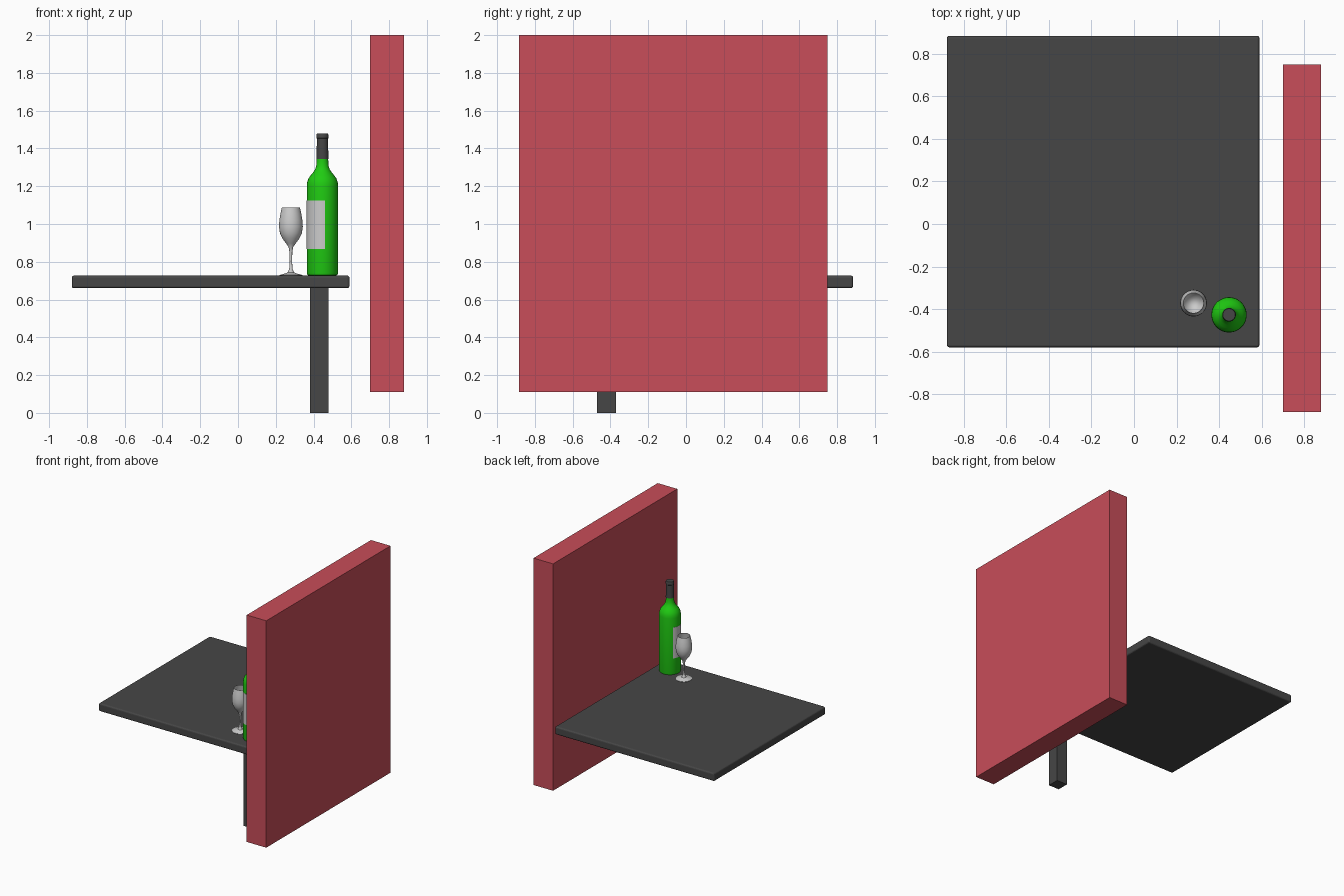
import bpy, bmesh, math

if "Cube" in bpy.data.objects:
    bpy.data.objects.remove(bpy.data.objects["Cube"])


def material(name, rgb):
    m = bpy.data.materials.new(name)
    m.diffuse_color = (*rgb, 1)
    m.use_nodes = True
    m.node_tree.nodes["Principled BSDF"].inputs["Base Color"].default_value = m.diffuse_color
    return m


RED = material("red", (0.58, 0.075, 0.10))
DARK = material("charcoal", (0.061, 0.061, 0.061))
GREEN = material("bottle green", (0.014, 0.60, 0.006))
PALE = material("pale grey", (0.60, 0.60, 0.60))


def box(name, lo, hi, mat, bevel=0):
    bpy.ops.mesh.primitive_cube_add(size=1, location=[(a + b) / 2 for a, b in zip(lo, hi)])
    o = bpy.context.object
    o.name = name
    o.scale = [b - a for a, b in zip(lo, hi)]
    bpy.ops.object.transform_apply(location=False, rotation=False, scale=True)
    if bevel:
        mod = o.modifiers.new("bevel", "BEVEL")
        mod.width = bevel
        mod.segments = 3
    o.data.materials.append(mat)
    return o


def lathe(name, profile, centre, mat, n=48, start=0, sweep=360):
    """Revolve (radius, z) points around z; zero radius closes the end."""
    bm = bmesh.new()
    full = sweep == 360
    steps = n if full else n + 1
    rings = []
    for r, z in profile:
        if r == 0:
            rings.append([bm.verts.new((0, 0, z))] * steps)
        else:
            angles = [math.radians(start + sweep * i / n) for i in range(steps)]
            rings.append([bm.verts.new((r * math.cos(a), r * math.sin(a), z)) for a in angles])
    for a, b in zip(rings, rings[1:]):
        for i in range(n):
            j = (i + 1) % steps
            quad = list(dict.fromkeys((a[i], a[j], b[j], b[i])))
            if len(quad) > 2:
                bm.faces.new(quad)
    me = bpy.data.meshes.new(name)
    bm.to_mesh(me)
    bm.free()
    o = bpy.data.objects.new(name, me)
    bpy.context.collection.objects.link(o)
    o.location = (*centre, 0)
    me.materials.append(mat)
    bpy.ops.object.select_all(action="DESELECT")
    o.select_set(True)
    bpy.context.view_layer.objects.active = o
    bpy.ops.object.shade_smooth_by_angle(angle=math.radians(35))
    return o


# Wall panel and corner table with its single leg
box("wall_panel", (0.70, -0.885, 0.11), (0.88, 0.75, 2.0), RED)
box("table_top", (-0.88, -0.58, 0.66), (0.59, 0.885, 0.727), DARK, 0.012)
box("table_leg", (0.38, -0.47, 0.0), (0.48, -0.37, 0.665), DARK)

# Wine bottle
B = (0.447, -0.427)
lathe("bottle", [(0, 0.735), (0.05, 0.729), (0.072, 0.727), (0.080, 0.731), (0.083, 0.742),
                 (0.083, 1.20), (0.081, 1.22), (0.074, 1.241), (0.062, 1.258), (0.049, 1.274),
                 (0.039, 1.289), (0.033, 1.307), (0.031, 1.33), (0.030, 1.36), (0, 1.36)], B, GREEN)
lathe("bottle_cap", [(0, 1.345), (0.032, 1.345), (0.029, 1.452), (0.032, 1.455), (0.032, 1.472),
                     (0.029, 1.479), (0, 1.479)], B, DARK)
# Label wraps part of the bottle, facing front left
lathe("bottle_label", [(0.0825, 0.868), (0.0842, 0.868), (0.0842, 1.125), (0.0825, 1.125)],
      B, PALE, 24, 142, 137)

# Wine glass: foot, stem, hollow bowl
lathe("wine_glass", [(0, 0.727), (0.060, 0.727), (0.061, 0.730), (0.040, 0.735), (0.018, 0.743),
                     (0.009, 0.760), (0.0065, 0.80), (0.0075, 0.85), (0.012, 0.878), (0.026, 0.898),
                     (0.045, 0.923), (0.058, 0.952), (0.063, 0.985), (0.061, 1.02), (0.055, 1.055),
                     (0.048, 1.087), (0.046, 1.087), (0.053, 1.053), (0.059, 1.02), (0.061, 0.985),
                     (0.056, 0.954), (0.043, 0.926), (0.024, 0.902), (0, 0.893)],
      (0.280, -0.372), PALE)
